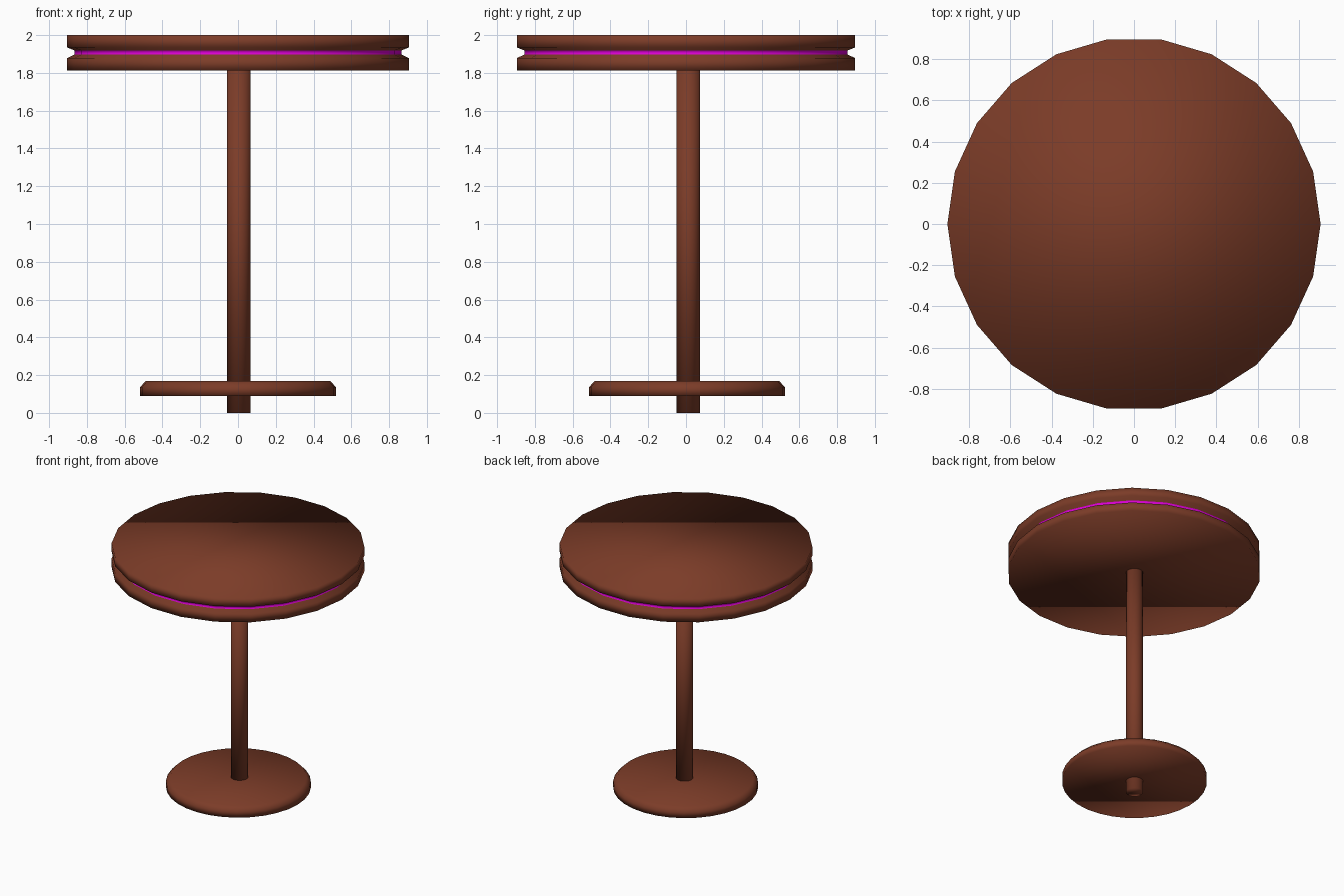
import bpy, bmesh, math

if "Cube" in bpy.data.objects:
    bpy.data.objects.remove(bpy.data.objects["Cube"])


def material(name, rgb):
    m = bpy.data.materials.new(name)
    m.diffuse_color = (*rgb, 1)
    m.use_nodes = True
    m.node_tree.nodes["Principled BSDF"].inputs["Base Color"].default_value = m.diffuse_color
    return m


brown = material("brown_wood", (0.2, 0.045, 0.021))
magenta = material("magenta_trim", (0.7, 0.0, 0.65))


def lathe(name, profile, sides, mats, center=(0, 0), band=None):
    """Spin (radius, z) points, bottom to top, into a capped solid."""
    bm = bmesh.new()
    rings = []
    for r, z in profile:
        rings.append([bm.verts.new((center[0] + r * math.cos(2 * math.pi * i / sides),
                                    center[1] + r * math.sin(2 * math.pi * i / sides), z))
                      for i in range(sides)])
    for k, (a, b) in enumerate(zip(rings, rings[1:])):
        for i in range(sides):
            j = (i + 1) % sides
            f = bm.faces.new((a[i], a[j], b[j], b[i]))
            f.material_index = 1 if k == band else 0
    bm.faces.new(rings[0][::-1])
    bm.faces.new(rings[-1])
    for f in bm.faces:
        f.smooth = True
    me = bpy.data.meshes.new(name)
    bm.to_mesh(me)
    bm.free()
    for m in mats:
        me.materials.append(m)
    ob = bpy.data.objects.new(name, me)
    bpy.context.collection.objects.link(ob)
    return ob


# Round top with a grooved rim and a magenta strip in the groove
lathe("table_top", [(0.905, 1.812), (0.905, 1.878), (0.865, 1.897),
                    (0.865, 1.919), (0.905, 1.935), (0.905, 2.0)],
      22, [brown, magenta], band=2)

# Central pole
lathe("pole", [(0.062, 0.0), (0.062, 1.83)], 32, [brown], center=(0.005, 0.012))

# Round foot plate with a bevelled upper edge
lathe("foot_plate", [(0.518, 0.09), (0.518, 0.137), (0.487, 0.17)],
      32, [brown], center=(0, 0.005))
